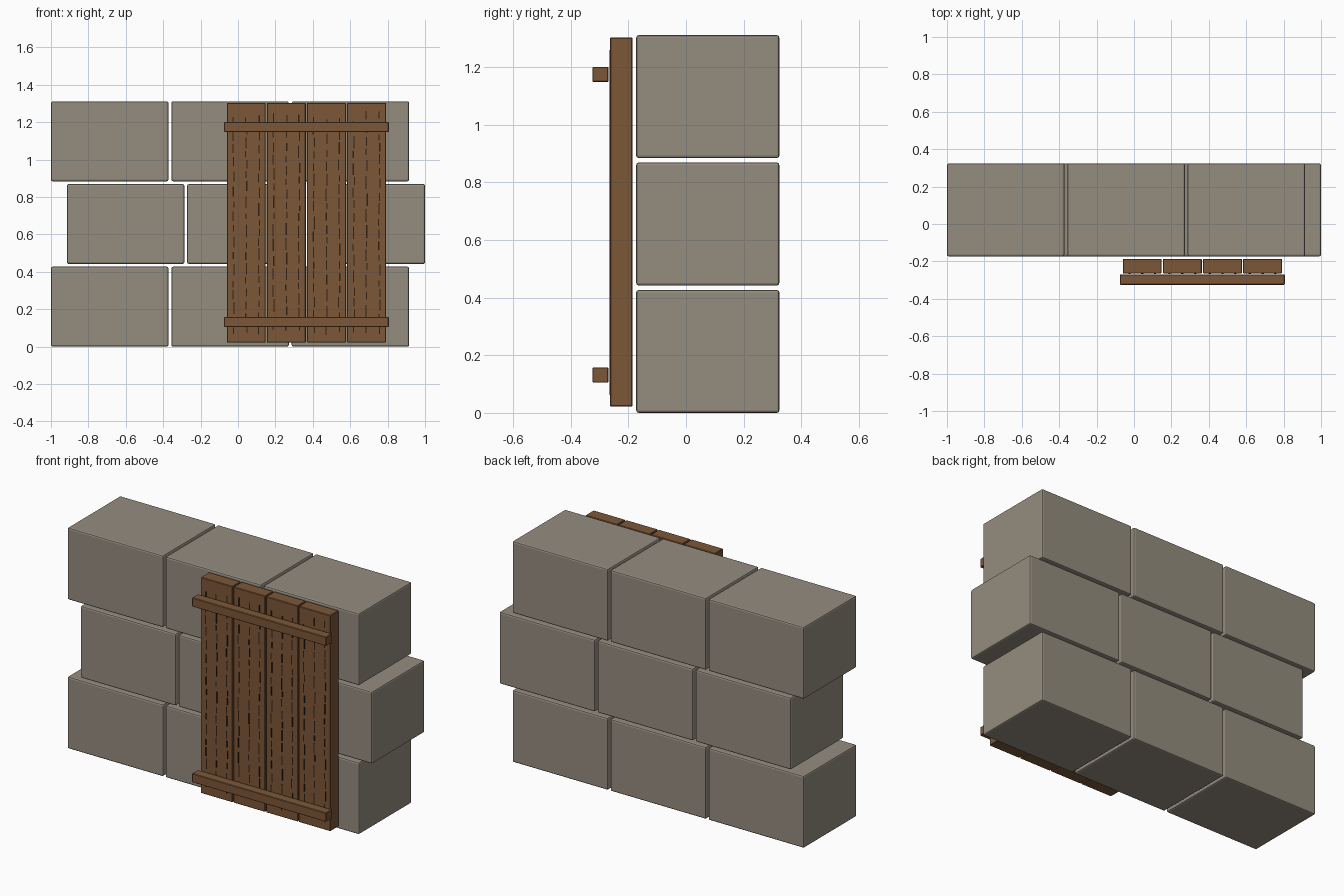
import bpy
import bmesh
import random

random.seed(4)
if "Cube" in bpy.data.objects:
    bpy.data.objects.remove(bpy.data.objects["Cube"], do_unlink=True)


def make_material(name, color):
    mat = bpy.data.materials.new(name)
    mat.use_nodes = True
    mat.diffuse_color = color
    mat.node_tree.nodes["Principled BSDF"].inputs["Base Color"].default_value = color
    return mat


stone = make_material("grey stone", (0.30, 0.265, 0.212, 1))
wood = make_material("brown wood", (0.20, 0.095, 0.04, 1))
dark = make_material("dark grain", (0.03, 0.015, 0.008, 1))


def add_box(bm, lo, hi):
    verts = bmesh.ops.create_cube(bm, size=1)["verts"]
    for v in verts:
        for i in range(3):
            v.co[i] = lo[i] if v.co[i] < 0 else hi[i]


def finish(name, bm, mat, bevel=0, segments=1):
    mesh = bpy.data.meshes.new(name)
    bm.to_mesh(mesh)
    bm.free()
    mesh.materials.append(mat)
    obj = bpy.data.objects.new(name, mesh)
    bpy.context.collection.objects.link(obj)
    if bevel:
        mod = obj.modifiers.new("soft edges", "BEVEL")
        mod.width = bevel
        mod.segments = segments
    return obj


def box(name, lo, hi, mat, bevel, segments=1):
    bm = bmesh.new()
    add_box(bm, lo, hi)
    return finish(name, bm, mat, bevel, segments)


# Three staggered courses of stone blocks
block_w, block_h, pitch_x, pitch_z = 0.628, 0.427, 0.6435, 0.442
for row in range(3):
    for col in range(3):
        x = -1 + col * pitch_x + (0.085 if row == 1 else 0)
        z = row * pitch_z
        box(f"stone_block_{row}_{col}", (x, -0.173, z),
            (x + block_w, 0.324, z + block_h), stone, 0.009, 2)

# Upright planks with broken, slightly wandering grain lines
plank_w, plank_pitch, front = 0.208, 0.2145, -0.264
for i in range(4):
    x = -0.06 + i * plank_pitch
    box(f"plank_{i}", (x, front, 0.022), (x + plank_w, -0.186, 1.303), wood, 0.003)
    bm = bmesh.new()
    for offset in (-0.068, 0, 0.068):
        gx = x + plank_w / 2 + offset
        z = random.uniform(0.06, 0.09)
        while z < 1.22:
            length = random.uniform(0.03, 0.07)
            wx = gx + random.uniform(-0.004, 0.004)
            add_box(bm, (wx - 0.003, front - 0.002, z),
                    (wx + 0.003, front + 0.001, min(z + length, 1.26)))
            z += length + random.uniform(0.01, 0.03)
    finish(f"plank_grain_{i}", bm, dark)

# Cross battens holding the planks together
for name, z in (("lower_batten", 0.105), ("upper_batten", 1.148)):
    box(name, (-0.075, -0.325, z), (0.806, -0.269, z + 0.053), wood, 0.003)
